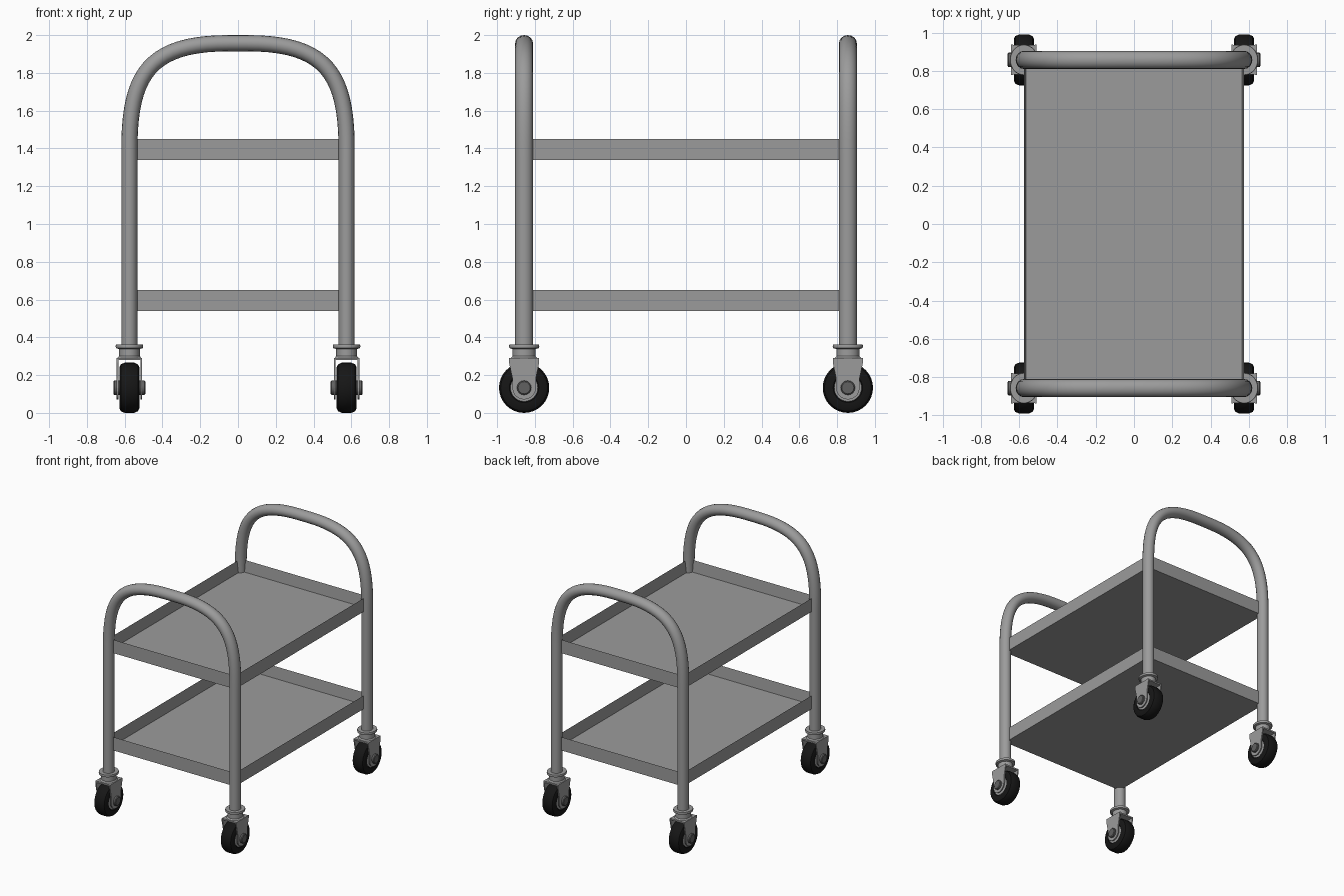
import bpy, bmesh
from math import pi, cos, sin
from mathutils import Matrix, Vector

if "Cube" in bpy.data.objects:
    bpy.data.objects.remove(bpy.data.objects["Cube"])


def material(name, value):
    m = bpy.data.materials.new(name)
    m.use_nodes = True
    colour = (value, value, value, 1)
    m.diffuse_color = colour
    m.node_tree.nodes["Principled BSDF"].inputs["Base Color"].default_value = colour
    return m


STEEL = material("steel grey", 0.33)
RUBBER = material("black rubber", 0.008)
BOLT = material("dark bolt grey", 0.12)

LEG_X, LEG_Y, AXLE_Z = 0.575, 0.857, 0.133


def smooth(ob, angle=0.6):
    bpy.ops.object.select_all(action="DESELECT")
    ob.select_set(True)
    bpy.context.view_layer.objects.active = ob
    bpy.ops.object.shade_smooth_by_angle(angle=angle)


def add(name, bm, mat, loc=(0, 0, 0)):
    bmesh.ops.recalc_face_normals(bm, faces=bm.faces)
    me = bpy.data.meshes.new(name)
    bm.to_mesh(me)
    bm.free()
    me.materials.append(mat)
    ob = bpy.data.objects.new(name, me)
    ob.location = loc
    bpy.context.collection.objects.link(ob)
    return ob


def lathe(name, profile, mat, loc, along_x=False, steps=32):
    """Spin (radius, height) points around z, optionally laid along x."""
    bm = bmesh.new()
    vs = [bm.verts.new((r, 0, h)) for r, h in profile]
    es = [bm.edges.new(pair) for pair in zip(vs, vs[1:])]
    bmesh.ops.spin(bm, geom=vs + es, cent=(0, 0, 0), axis=(0, 0, 1),
                   angle=2 * pi, steps=steps)
    bmesh.ops.remove_doubles(bm, verts=bm.verts, dist=0.0001)
    if along_x:
        bm.transform(Matrix.Rotation(pi / 2, 4, "Y"))
    ob = add(name, bm, mat, loc)
    smooth(ob)
    return ob


def box(bm, size, centre):
    m = Matrix.Translation(centre) @ Matrix.Diagonal((*size, 1))
    return bmesh.ops.create_cube(bm, size=1, matrix=m)


# Shallow open trays
def tray(name, bottom):
    bm = bmesh.new()
    box(bm, (2 * LEG_X, 2 * LEG_Y, 0.11), (0, 0, bottom + 0.055))
    top = max(bm.faces, key=lambda f: f.calc_center_median().z)
    bmesh.ops.inset_region(bm, faces=[top], thickness=0.014)
    bmesh.ops.translate(bm, verts=top.verts, vec=(0, 0, -0.095))
    add(name, bm, STEEL)


tray("upper_tray", 1.34)
tray("lower_tray", 0.54)


# Bent tube forming two legs and the handle
def tube_frame(name, y):
    cu = bpy.data.curves.new(name, "CURVE")
    cu.dimensions = "3D"
    cu.bevel_depth = 0.043
    cu.bevel_resolution = 6
    cu.resolution_u = 20
    cu.use_fill_caps = True
    sp = cu.splines.new("BEZIER")
    half = [(LEG_X, 0.34, (0, 0.3)), (LEG_X, 1.4, (0, 0.393)),
            (0.05, 1.957, (-0.417, 0))]
    x, z, d = half[2]
    path = [(px, pz, Vector((dx, 0, dz))) for px, pz, (dx, dz) in half]
    path += [(-px, pz, Vector((dx, 0, -dz))) for px, pz, (dx, dz) in reversed(half)]
    sp.bezier_points.add(len(path) - 1)
    for i, (p, (px, pz, d)) in enumerate(zip(sp.bezier_points, path)):
        p.handle_left_type = p.handle_right_type = "FREE"
        p.co = (px, 0, pz)
        # Short handles on the flat top span between the two bends
        p.handle_left = p.co - (d * 0.05 if i == 3 else d)
        p.handle_right = p.co + (d * 0.05 if i == 2 else d)
    ob = bpy.data.objects.new(name, cu)
    ob.location.y = y
    ob.scale.y = 1.1
    bpy.context.collection.objects.link(ob)
    cu.materials.append(STEEL)
    bpy.ops.object.select_all(action="DESELECT")
    ob.select_set(True)
    bpy.context.view_layer.objects.active = ob
    bpy.ops.object.convert(target="MESH")
    smooth(bpy.context.view_layer.objects.active)


tube_frame("front_tube_frame", -LEG_Y)
tube_frame("back_tube_frame", LEG_Y)


# Caster fork: a top plate and two tapered cheeks rounded around the axle
def fork(name, loc):
    bm = bmesh.new()
    box(bm, (0.134, 0.155, 0.012), (0, 0, 0.152))
    outline = [(-0.08, 0.158), (-0.08, 0.135), (-0.062, 0.05)]
    outline += [(-0.062 * cos(a), -0.062 * sin(a))
                for a in (pi * i / 10 for i in range(11))]
    outline += [(0.062, 0.05), (0.08, 0.135), (0.08, 0.158)]
    for x in (-0.067, 0.058):
        face = bm.faces.new([bm.verts.new((x, y, z)) for y, z in outline])
        ext = bmesh.ops.extrude_face_region(bm, geom=[face])["geom"]
        bmesh.ops.translate(bm, vec=(0.009, 0, 0),
                            verts=[v for v in ext if isinstance(v, bmesh.types.BMVert)])
    add(name, bm, STEEL, loc)


def caster(name, x, y):
    axle = (x, y, AXLE_Z)
    lathe(name + "_tyre",
          [(0.07, -0.046), (0.078, -0.053), (0.108, -0.053), (0.124, -0.045),
           (0.133, -0.025), (0.133, 0.025), (0.124, 0.045), (0.108, 0.053),
           (0.078, 0.053), (0.07, 0.046)], RUBBER, axle, True)
    lathe(name + "_hub", [(0, -0.048), (0.074, -0.048), (0.074, 0.048), (0, 0.048)],
          STEEL, axle, True)
    lathe(name + "_axle_bolt",
          [(0, -0.085), (0.032, -0.085), (0.038, -0.08), (0.038, 0.08),
           (0.032, 0.085), (0, 0.085)], BOLT, axle, True, 16)
    fork(name + "_fork", axle)
    # Swivel stem with a wide collar at the leg foot
    stem = lathe(name + "_swivel",
                 [(0, 0.28), (0.066, 0.28), (0.066, 0.288), (0.055, 0.3),
                  (0.055, 0.338), (0.071, 0.343), (0.073, 0.352),
                  (0.071, 0.361), (0, 0.361)], STEEL, (x, y, 0))
    stem.scale.y = 1.1


for y, end in ((-LEG_Y, "front"), (LEG_Y, "back")):
    for x, side in ((LEG_X, "left"), (-LEG_X, "right")):
        caster(f"{end}_{side}_caster", x, y)
